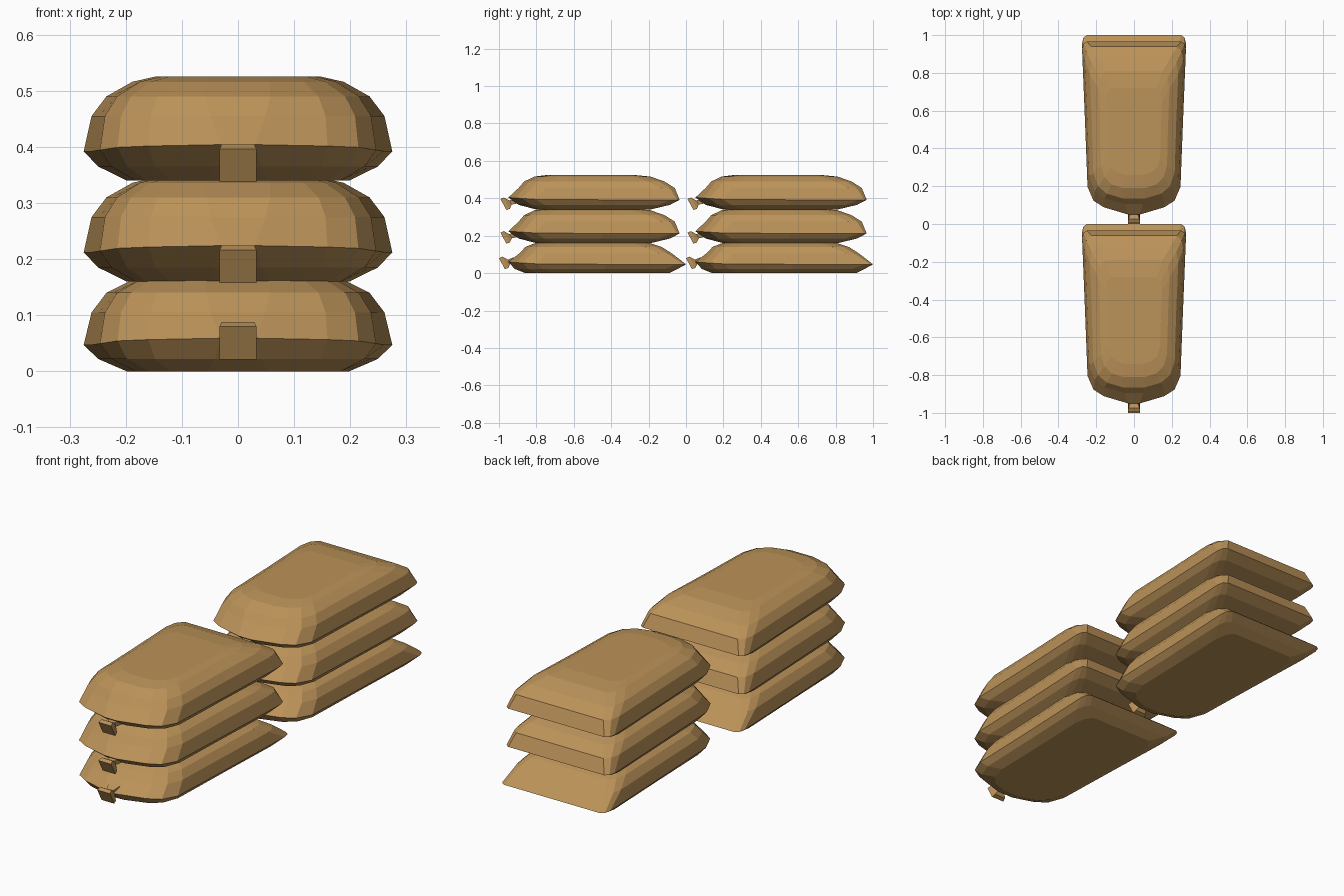
import bpy, bmesh

if "Cube" in bpy.data.objects:
    bpy.data.objects.remove(bpy.data.objects["Cube"])

mat = bpy.data.materials.new("burlap")
mat.diffuse_color = (0.50, 0.29, 0.10, 1)
mat.use_nodes = True
mat.node_tree.nodes["Principled BSDF"].inputs["Base Color"].default_value = mat.diffuse_color

# Half outline of a bag seen from above, tied front to sewn rear: (width share, length share)
SHARP = [(.11, 0), (.58, .042), (.78, .08), (.895, .16), (.945, .55), (1, .955), (.975, .985), (.91, 1)]
ROUND = [(.30, 0), (.62, .03), (.82, .09), (.92, .19), (.95, .55), (.99, .85), (.94, .945), (.80, 1)]

# Horizontal rings: z, front y, rear y, half width, corner rounding
GROUND_BAG = [(0, -.86, -.09, .20, .8), (.022, -.915, -.045, .25, .3), (.047, -.95, 0, .275, 0),
              (.105, -.892, -.075, .262, .4), (.14, -.858, -.13, .236, .7),
              (.163, -.80, -.20, .19, 1), (.172, -.73, -.29, .15, 1)]
STACKED_BAG = [(0, -.80, -.19, .20, .8), (.025, -.895, -.085, .25, .3), (.052, -.95, -.034, .275, 0),
               (.115, -.895, -.06, .262, .4), (.15, -.865, -.115, .236, .7),
               (.176, -.81, -.19, .19, 1), (.185, -.74, -.28, .15, 1)]


def loft(name, rings, pos):
    """Skin a list of equal-length vertex rings and cap both ends."""
    bm = bmesh.new()
    loops = [[bm.verts.new(p) for p in ring] for ring in rings]
    for a, b in zip(loops, loops[1:]):
        n = len(a)
        for i in range(n):
            j = (i + 1) % n
            bm.faces.new((a[i], a[j], b[j], b[i]))
    bm.faces.new(loops[0][::-1])
    bm.faces.new(loops[-1])
    bmesh.ops.recalc_face_normals(bm, faces=bm.faces)
    me = bpy.data.meshes.new(name)
    bm.to_mesh(me)
    bm.free()
    me.materials.append(mat)
    ob = bpy.data.objects.new(name, me)
    ob.location = pos
    bpy.context.collection.objects.link(ob)


def bag_ring(z, y0, y1, w, r, rise):
    half = []
    for (u0, v0), (u1, v1) in zip(SHARP, ROUND):
        u, v = u0 + (u1 - u0) * r, v0 + (v1 - v0) * r
        # the seam lifts a little towards the knot
        lift = rise * max(0, 1 - v / .2)
        half.append((u * w, y0 + v * (y1 - y0), z + lift))
    return half + [(-x, y, z) for x, y, z in reversed(half)]


def neck_ring(w, top, bottom):
    return [(-w, *bottom), (w, *bottom), (w, *top), (-w, *top)]


# Two stacks of three bags, one behind the other
for stack, y in (("front", 0), ("rear", 1)):
    for level, z in enumerate((0, .16, .34)):
        profile = STACKED_BAG if level else GROUND_BAG
        rings = [bag_ring(*p, .012 if i == 2 else 0) for i, p in enumerate(profile)]
        loft(f"{stack}_sandbag_{level + 1}", rings, (0, y, z))
        # Tied neck: narrow at the bag, flaring to a tilted lip
        drop = -.024 if level else 0
        neck = [neck_ring(.030, (-.92, .085), (-.915, .055)),
                neck_ring(.017, (-.952, .072), (-.940, .050)),
                neck_ring(.029, (-.982, .088), (-.950, .028)),
                neck_ring(.033, (-1.0, .080), (-.968, .021))]
        loft(f"{stack}_tied_neck_{level + 1}", neck, (0, y + (.008 if level else 0), z + drop))
